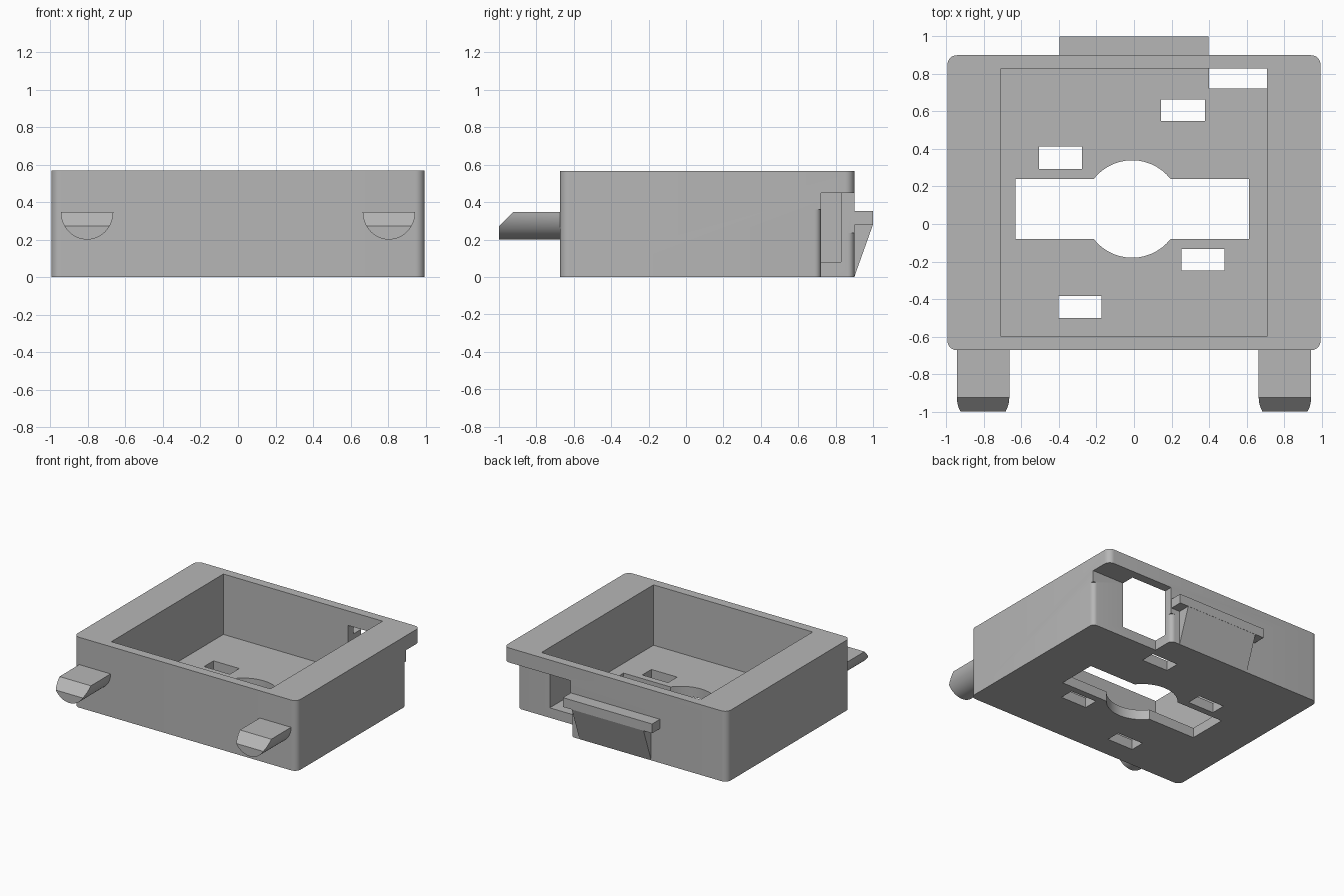
import bpy, bmesh
from math import pi, sin, cos

cube = bpy.data.objects.get("Cube")
if cube:
    bpy.data.objects.remove(cube, do_unlink=True)

grey = bpy.data.materials.new("plain grey")
grey.use_nodes = True
grey.diffuse_color = (0.47, 0.47, 0.47, 1)
grey.node_tree.nodes["Principled BSDF"].inputs["Base Color"].default_value = grey.diffuse_color


def prism(name, outline, axis, lo, hi):
    """Extrude a 2D outline along an axis between lo and hi."""
    place = {"X": lambda a, b, h: (h, a, b),
             "Y": lambda a, b, h: (a, h, b),
             "Z": lambda a, b, h: (a, b, h)}[axis]
    bm = bmesh.new()
    ends = [[bm.verts.new(place(a, b, h)) for a, b in outline] for h in (lo, hi)]
    bm.faces.new(ends[0])
    bm.faces.new(ends[1][::-1])
    n = len(outline)
    for i in range(n):
        j = (i + 1) % n
        bm.faces.new((ends[0][i], ends[1][i], ends[1][j], ends[0][j]))
    bmesh.ops.recalc_face_normals(bm, faces=bm.faces)
    mesh = bpy.data.meshes.new(name)
    bm.to_mesh(mesh)
    bm.free()
    mesh.materials.append(grey)
    obj = bpy.data.objects.new(name, mesh)
    bpy.context.collection.objects.link(obj)
    return obj


def rect(x0, x1, y0, y1):
    return [(x0, y0), (x1, y0), (x1, y1), (x0, y1)]


def arc(cx, cy, r, start, end, steps):
    return [(cx + r * cos(start + (end - start) * i / steps),
             cy + r * sin(start + (end - start) * i / steps)) for i in range(steps + 1)]


def select(obj):
    bpy.ops.object.select_all(action="DESELECT")
    obj.select_set(True)
    bpy.context.view_layer.objects.active = obj


def cut(obj, cutter):
    """Subtract a cutter and throw it away."""
    cutter.hide_render = True
    mod = obj.modifiers.new("cut", "BOOLEAN")
    mod.operation = "DIFFERENCE"
    mod.solver = "EXACT"
    mod.object = cutter
    select(obj)
    bpy.ops.object.modifier_apply(modifier=mod.name)
    bpy.data.objects.remove(cutter, do_unlink=True)


def smooth(obj):
    select(obj)
    bpy.ops.object.shade_smooth_by_angle(angle=pi / 6)


# Housing: block with rounded upright corners
W, FRONT, BACK, TOP, FLOOR, R = 0.995, -0.673, 0.9, 0.567, 0.08, 0.05
outline = []
for k, (x, y) in enumerate([(W - R, BACK - R), (R - W, BACK - R),
                            (R - W, FRONT + R), (W - R, FRONT + R)]):
    outline += arc(x, y, R, k * pi / 2, (k + 1) * pi / 2, 8)
housing = prism("housing", outline, "Z", 0, TOP)

# Open tray
cut(housing, prism("tray_cutter", rect(-0.71, 0.71, -0.6, 0.828), "Z", FLOOR, 1))

# Floor openings: wide slot, round middle and four small slots
for hole in (rect(-0.633, 0.613, -0.08, 0.24),
             arc(-0.01, 0.08, 0.26, 0, 2 * pi * 47 / 48, 47),
             rect(-0.507, -0.277, 0.292, 0.412),
             rect(0.145, 0.378, 0.548, 0.665),
             rect(0.253, 0.483, -0.248, -0.132),
             rect(-0.402, -0.172, -0.5, -0.383)):
    cut(housing, prism("hole_cutter", hole, "Z", -0.1, 0.2))

# Notch under the rim at the back left corner
NX, NY = 0.4, 0.722
cut(housing, prism("notch_cutter", rect(NX, 1.2, NY, 1.2), "Z", -0.1, 0.45))

# Rounded lower edges of the notch
r, e = 0.035, 0.02
for x, y, height in ((W, NY, 0.36), (NX, BACK, 0.235)):
    corner = arc(x - r, y - r, r, 0, pi / 2, 6)
    corner += [(x - r, y + e), (x + e, y + e), (x + e, y - r)]
    cut(housing, prism("edge_cutter", corner, "Z", -0.1, height))
smooth(housing)

# Back latch: bar over a sloping wedge
prism("latch_bar", rect(0.88, 1.0, 0.277, 0.352), "X", -0.398, 0.398)
prism("latch_wedge", [(0.88, 0), (0.9, 0), (0.999, 0.278), (0.88, 0.278)], "X", -0.32, 0.32)

# Front pegs: half-round bars with a bevelled upper tip
for side, x in (("right", -0.805), ("left", 0.805)):
    peg = prism(side + "_peg", arc(x, 0.347, 0.14, pi, 2 * pi, 24), "Y", -1.0, FRONT + 0.02)
    for v in peg.data.vertices:  # slightly deeper than a true half circle
        v.co.z = 0.347 + (v.co.z - 0.347) * 1.05
    cut(peg, prism("tip_cutter", [(-1.1, 0.172), (-0.825, 0.447), (-1.1, 0.447)], "X", x - 0.3, x + 0.3))
    smooth(peg)
